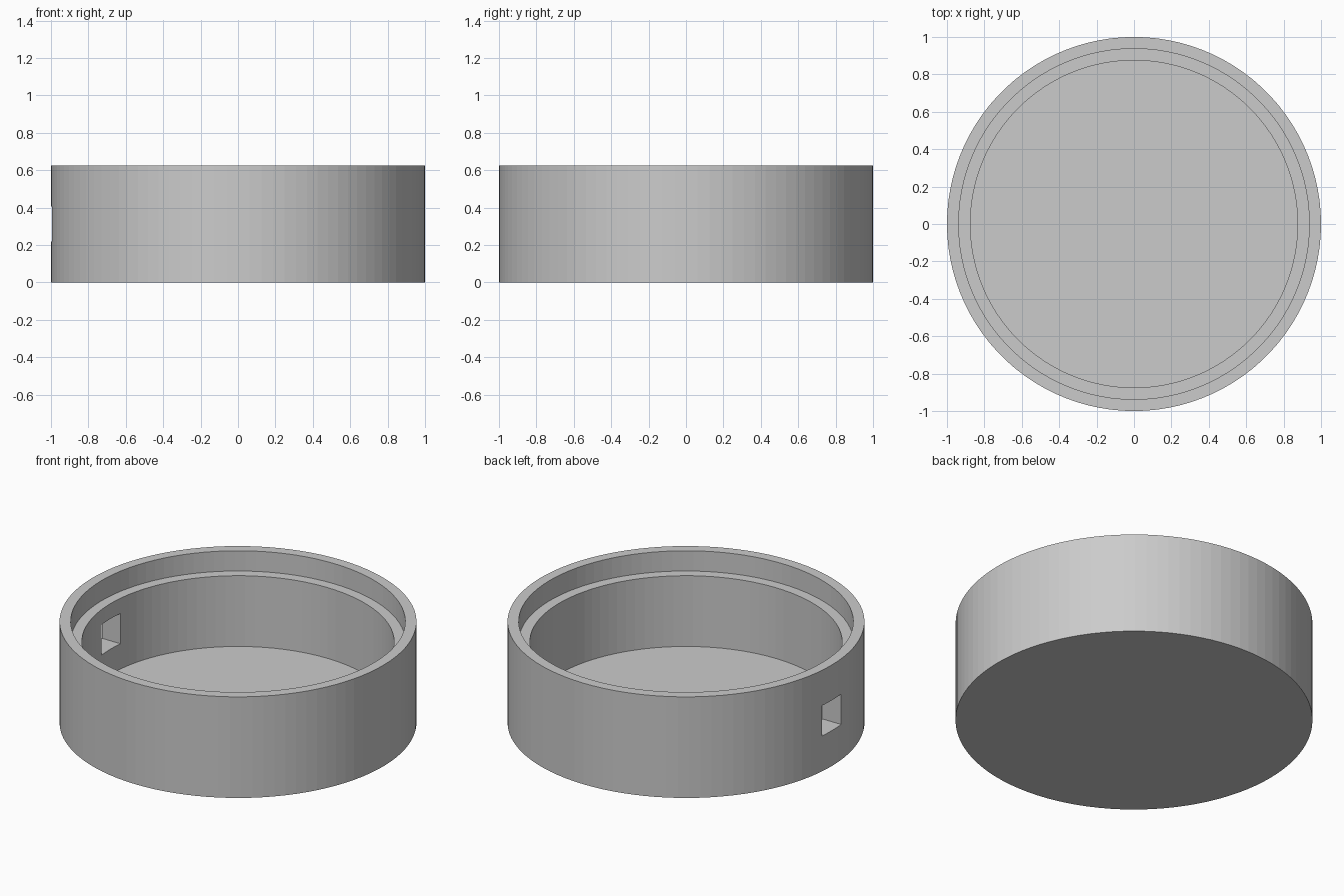
import bpy
import bmesh
from math import tau
from mathutils import Matrix, Vector

default = bpy.data.objects.get("Cube")
if default:
    bpy.data.objects.remove(default, do_unlink=True)

MM = 1 / 32          # one design unit
SEGMENTS = 100

# Plain grey
grey = bpy.data.materials.new("plain_grey")
grey.use_nodes = True
colour = (0.6, 0.6, 0.6, 1)
grey.diffuse_color = colour
grey.node_tree.nodes["Principled BSDF"].inputs["Base Color"].default_value = colour


def make_object(name, bm):
    bmesh.ops.recalc_face_normals(bm, faces=bm.faces)
    mesh = bpy.data.meshes.new(name)
    bm.to_mesh(mesh)
    bm.free()
    mesh.materials.append(grey)
    obj = bpy.data.objects.new(name, mesh)
    bpy.context.collection.objects.link(obj)
    return obj


# Round case: floor, wall and stepped lid seat as one turned profile
profile = [(0, 0), (32, 0), (32, 20), (30, 20), (30, 16), (28, 16), (28, 2), (0, 2)]
bm = bmesh.new()
verts = [bm.verts.new((r * MM, 0, z * MM)) for r, z in profile]
edges = [bm.edges.new(pair) for pair in zip(verts, verts[1:])]
bmesh.ops.spin(bm, geom=verts + edges, axis=(0, 0, 1), cent=(0, 0, 0),
               angle=tau, steps=SEGMENTS, use_duplicate=False)
bmesh.ops.remove_doubles(bm, verts=bm.verts, dist=1e-5)
case = make_object("round_case", bm)

# Square cable opening through the -x wall
bm = bmesh.new()
size = Vector((8, 6, 6)) * MM
bmesh.ops.create_cube(bm, size=1, matrix=Matrix.LocRotScale(
    Vector((-30, 0, 10)) * MM, None, size))
cutter = make_object("cable_opening_cutter", bm)
cutter.hide_render = True

cut = case.modifiers.new("cable_opening", "BOOLEAN")
cut.operation = "DIFFERENCE"
cut.solver = "EXACT"
cut.object = cutter
bpy.context.view_layer.objects.active = case
case.select_set(True)
bpy.ops.object.modifier_apply(modifier=cut.name)
bpy.data.objects.remove(cutter, do_unlink=True)
